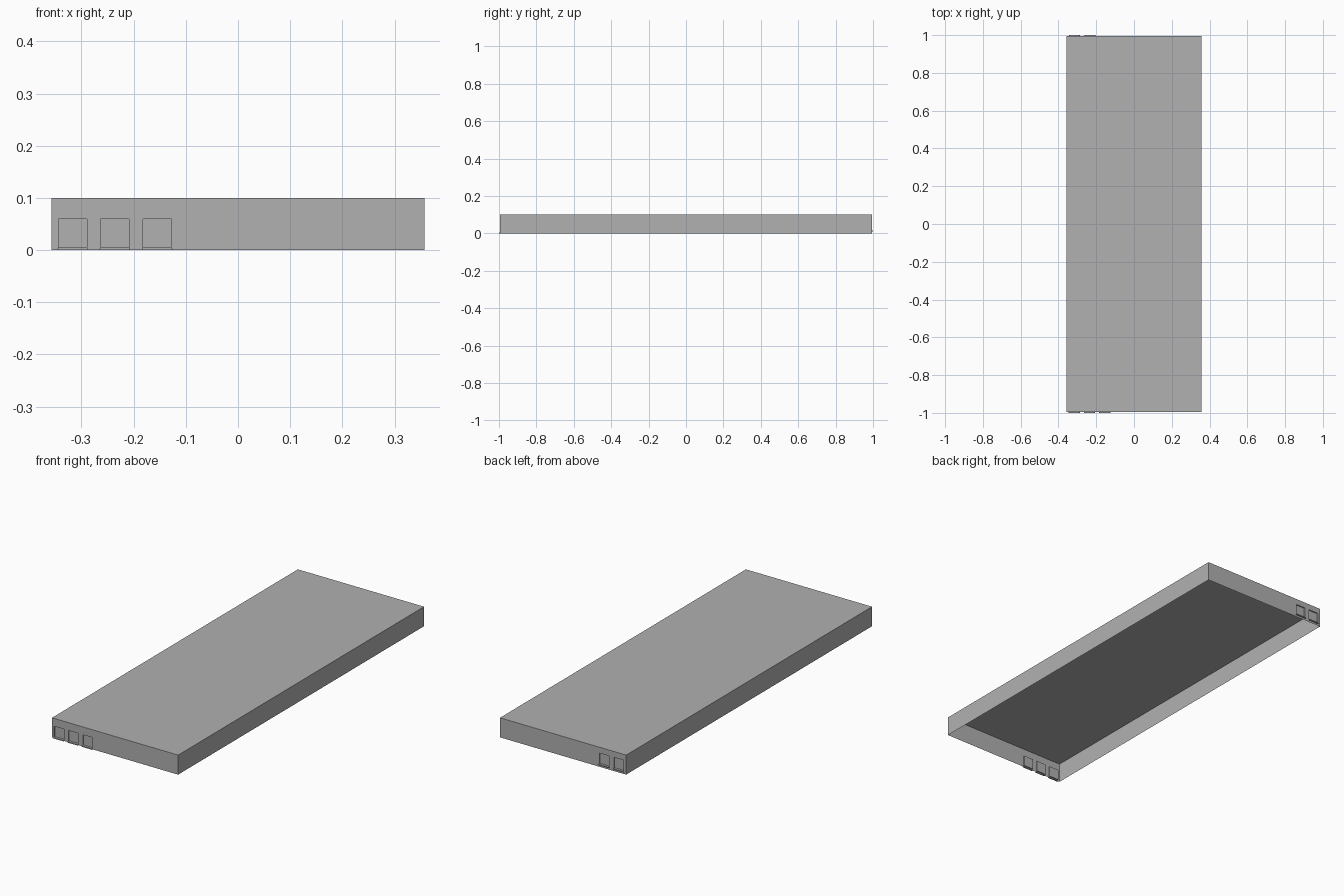
import bpy, bmesh

if "Cube" in bpy.data.objects:
    bpy.data.objects.remove(bpy.data.objects["Cube"])

W, L, H = 0.357, 0.994, 0.10      # half width, half length, height
DW, DH, DEPTH, OUT = 0.0275, 0.055, 0.006, 0.006

grey = bpy.data.materials.new("dark_grey")
grey.diffuse_color = (0.44, 0.44, 0.44, 1)
grey.use_nodes = True
grey.node_tree.nodes["Principled BSDF"].inputs["Base Color"].default_value = grey.diffuse_color


def make(name, quads):
    bm = bmesh.new()
    for q in quads:
        bm.faces.new([bm.verts.new(p) for p in q])
    bmesh.ops.remove_doubles(bm, verts=bm.verts, dist=1e-5)
    me = bpy.data.meshes.new(name)
    bm.to_mesh(me)
    bm.free()
    me.materials.append(grey)
    ob = bpy.data.objects.new(name, me)
    bpy.context.collection.objects.link(ob)
    return ob


def wall_with_doors(name, side, centres, z0):
    """End wall with openings, cut as a grid; recessed door in each."""
    y, yi = side * L, side * (L - DEPTH)
    z1 = z0 + DH

    def rect(xa, xb, za, zb, yy):
        q = [(xa, yy, za), (xb, yy, za), (xb, yy, zb), (xa, yy, zb)]
        return q if side < 0 else q[::-1]

    # Wall strips around the openings
    quads = [rect(-W, W, z1, H, y), rect(-W, W, 0, z0, y)]
    xs = [-W] + [v for c in centres for v in (c - DW, c + DW)] + [W]
    quads += [rect(xs[i], xs[i + 1], z0, z1, y) for i in range(0, len(xs), 2)]
    make(name, quads)

    for i, c in enumerate(centres, 1):
        a, b = c - DW, c + DW
        # Door panel with jambs and head
        door = [rect(a, b, z0, z1, yi)]
        ring = [(a, z0), (b, z0), (b, z1), (a, z1)]
        for (xa, za), (xb, zb) in zip(ring, ring[1:] + ring[:1]):
            q = [(xa, y, za), (xb, y, zb), (xb, yi, zb), (xa, yi, za)]
            door.append(q if side < 0 else q[::-1])
        make(f"{name}_door_{i}", door)
        # Projecting sill, flared at the bottom
        bpy.ops.mesh.primitive_cube_add(size=1, location=(c, side * (L + OUT / 2), z0 - 0.0025))
        sill = bpy.context.object
        sill.name = f"{name}_sill_{i}"
        sill.data.materials.append(grey)
        for v in sill.data.vertices:
            v.co.x *= 0.055 if v.co.z > 0 else 0.06
            v.co.y *= OUT
            v.co.z *= 0.005


# Roof and long side walls, open underneath
make("roof_and_sides", [
    [(-W, -L, H), (W, -L, H), (W, L, H), (-W, L, H)],
    [(W, -L, 0), (W, L, 0), (W, L, H), (W, -L, H)],
    [(-W, L, 0), (-W, -L, 0), (-W, -L, H), (-W, L, H)],
])

# End walls: three doors in front, two behind
wall_with_doors("front_wall", -1, [-0.317, -0.236, -0.155], 0.005)
wall_with_doors("back_wall", 1, [-0.315, -0.233], 0.015)
